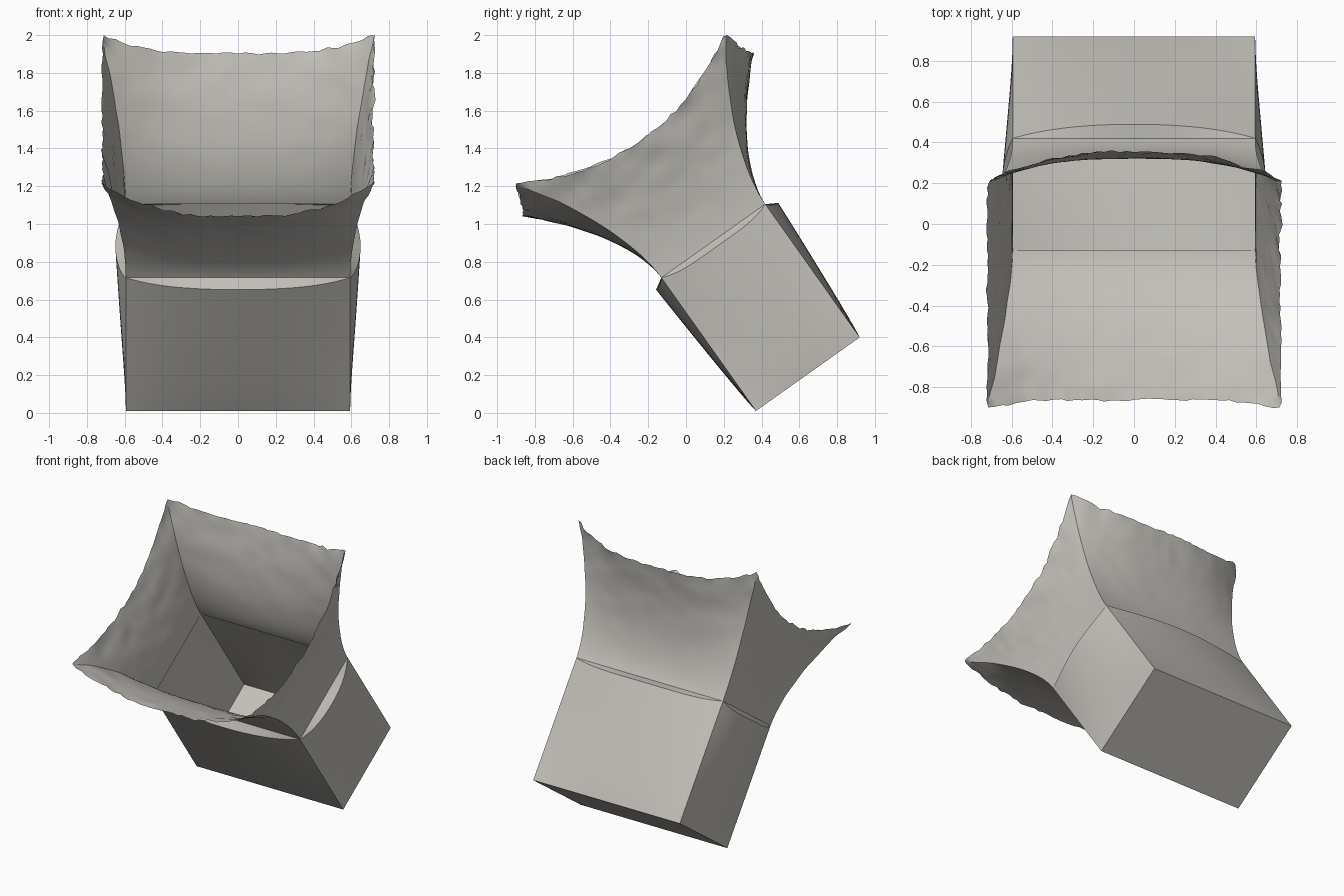
import bpy, bmesh, math, random
from mathutils import Vector, noise

if "Cube" in bpy.data.objects:
    bpy.data.objects.remove(bpy.data.objects["Cube"])

random.seed(4)
COLS = 40                      # columns per side
TILT = math.atan2(0.39, 0.55)  # lean of the whole container
A, B, NECK = 0.594, 0.337, 0.865   # half width, half depth, height of the neck

grey = bpy.data.materials.new("warm grey")
grey.diffuse_color = (0.55, 0.53, 0.49, 1)
grey.use_nodes = True
grey.node_tree.nodes["Principled BSDF"].inputs["Base Color"].default_value = grey.diffuse_color


def to_world(x, u, v):
    c, s = math.cos(TILT), math.sin(TILT)
    return Vector((x, 0.645 + c * u - s * v, 0.205 + s * u + c * v))


def ring(a, b, bulge_u, bulge_x, height):
    """Rectangular loop with bowed sides; height(t, long_side) gives the level."""
    pts = []
    for side in range(4):
        for i in range(COLS):
            t = -1 + 2 * i / COLS
            bow = 1 - t * t
            if side == 0:
                p = (a * t, -b - bulge_u * bow)
            elif side == 1:
                p = (a + bulge_x * bow, b * t)
            elif side == 2:
                p = (-a * t, b + bulge_u * bow)
            else:
                p = (-a - bulge_x * bow, -b * t)
            pts.append((p[0], p[1], height(t, side % 2 == 0)))
    return pts


def loft(name, rings, floor=False):
    bm = bmesh.new()
    loops = [[bm.verts.new(to_world(*p)) for p in r] for r in rings]
    n = len(loops[0])
    for lo, hi in zip(loops, loops[1:]):
        for i in range(n):
            j = (i + 1) % n
            bm.faces.new((lo[i], lo[j], hi[j], hi[i]))
    if floor:
        bm.faces.new(list(reversed(loops[0])))
    me = bpy.data.meshes.new(name)
    bm.to_mesh(me)
    bm.free()
    me.materials.append(grey)
    ob = bpy.data.objects.new(name, me)
    bpy.context.collection.objects.link(ob)
    bpy.ops.object.select_all(action='DESELECT')
    ob.select_set(True)
    bpy.context.view_layer.objects.active = ob
    bpy.ops.object.shade_smooth_by_angle(angle=math.radians(35))
    return ob


# Box: sides bow outward towards the top, then a sloped lip folds in to the neck
rings = []
for k in range(13):
    w = k / 12
    rings.append(ring(A, B, 0.06 * w ** 0.8, 0.055 * w ** 0.8,
                      lambda t, long: w * (NECK - 0.035 * (1 - t ** 4))))
rings.append(ring(A, B, 0, 0, lambda t, long: NECK))
loft("box", rings, floor=True)

# Bag: thin flaring collar with peaked corners, crinkles and a ragged rim
rings = []
ROWS = 28
for k in range(ROWS + 1):
    s = k / ROWS
    flare = s ** 1.7

    def level(t, long):
        peak = abs(t) ** 3 if long else t * t
        low = 0.69 if long else 0.655
        return NECK + s * (low + (0.855 - low) * peak)

    loop = []
    for x, u, v in ring(A + 0.125 * flare, B + 0.345 * flare, 0.065 * flare, 0, level):
        bump = 0.014 * s * noise.noise(Vector((x * 7, u * 7, v * 9)))
        bump += 0.008 * s * s * noise.noise(Vector((x * 18, u * 18, v * 5)))
        if k == ROWS:
            bump += random.uniform(-0.006, 0.006)
            v += random.uniform(-0.007, 0.007)
        loop.append((x * (1 + bump), u * (1 + bump), v))
    rings.append(loop)
loft("bag", rings)
